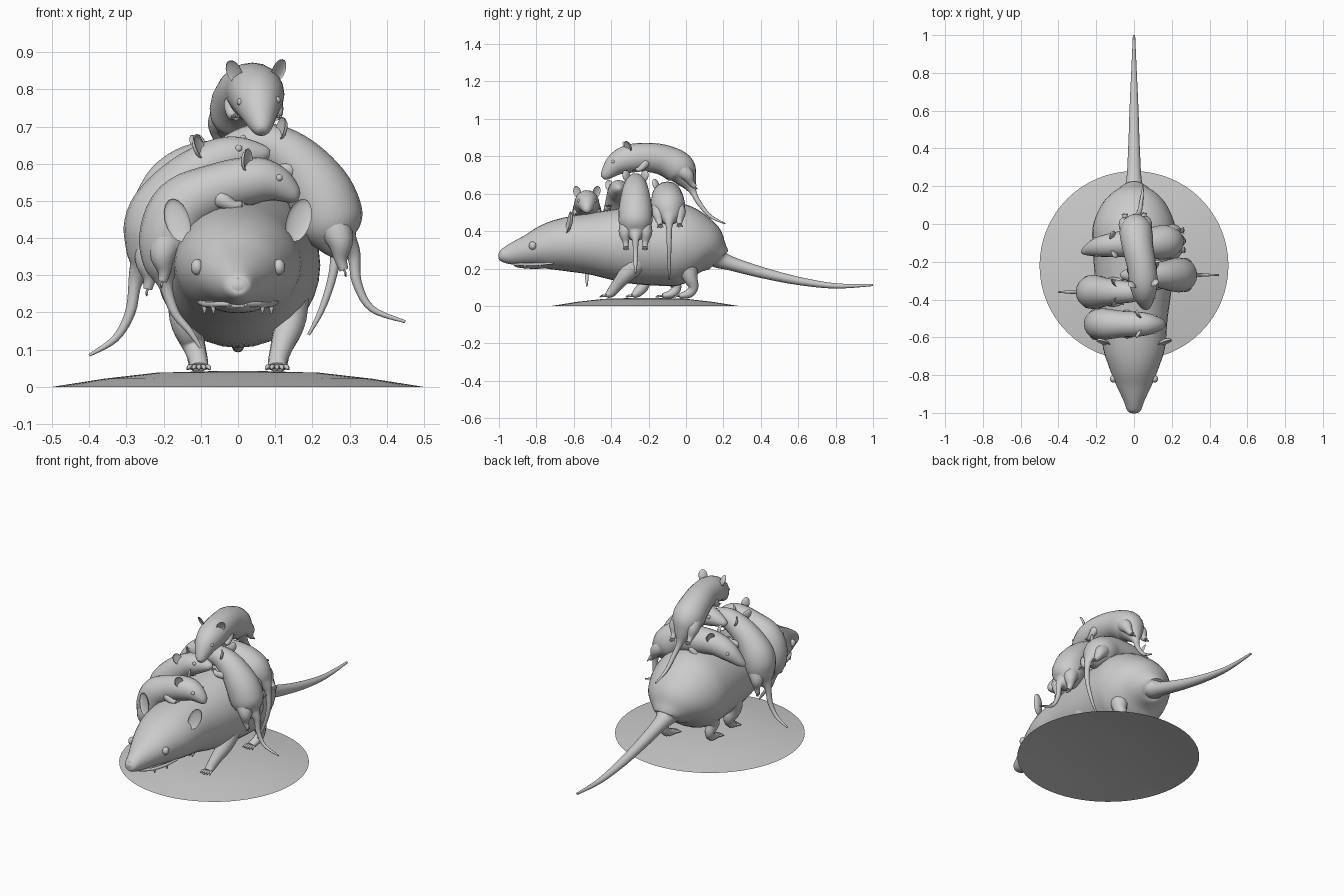
import bpy, bmesh, math
from mathutils import Vector, Matrix

if "Cube" in bpy.data.objects:
    bpy.data.objects.remove(bpy.data.objects["Cube"])

def finish(bm, name, angle=60):
    bmesh.ops.recalc_face_normals(bm, faces=bm.faces)
    me = bpy.data.meshes.new(name)
    bm.to_mesh(me)
    bm.free()
    ob = bpy.data.objects.new(name, me)
    bpy.context.collection.objects.link(ob)
    bpy.ops.object.select_all(action='DESELECT')
    ob.select_set(True)
    bpy.context.view_layer.objects.active = ob
    bpy.ops.object.shade_smooth_by_angle(angle=math.radians(angle))
    return ob

def frame(t, side):
    t = t.normalized()
    s = (side - t * side.dot(t)).normalized()
    return t, s, s.cross(t)

# smooth tube through points (x, y, z, side radius[, up radius])
def loft(name, pts, side, sides=20, steps=5):
    P = [list(p) + [p[3]] if len(p) == 4 else list(p) for p in pts]
    side = Vector(side)
    rows = []
    for i in range(len(P) - 1):
        a, b, c, d = P[max(i - 1, 0)], P[i], P[i + 1], P[min(i + 2, len(P) - 1)]
        for k in range(steps + (i == len(P) - 2)):
            u = k / steps
            rows.append([0.5 * (2*q + (r - p)*u + (2*p - 5*q + 4*r - s)*u*u + (3*q - p - 3*r + s)*u**3)
                         for p, q, r, s in zip(a, b, c, d)])
    bm = bmesh.new()
    rings = []
    for i, r in enumerate(rows):
        t = Vector(rows[min(i + 1, len(rows) - 1)][:3]) - Vector(rows[max(i - 1, 0)][:3])
        t, s, up = frame(t, side)
        c = Vector(r[:3])
        rings.append([bm.verts.new(c + s * math.cos(2*math.pi*j/sides) * max(r[3], .002)
                                   + up * math.sin(2*math.pi*j/sides) * max(r[4], .002)) for j in range(sides)])
    for r0, r1 in zip(rings, rings[1:]):
        for j in range(sides):
            k = (j + 1) % sides
            bm.faces.new((r0[j], r0[k], r1[k], r1[j]))
    bm.faces.new(rings[0])
    bm.faces.new(rings[-1])
    return finish(bm, name)

# ellipsoid with axes along given directions; cup dents its +z side
def blob(name, c, ax, ay, az, cup=False):
    bm = bmesh.new()
    bmesh.ops.create_uvsphere(bm, u_segments=16, v_segments=10, radius=1)
    if cup:
        for v in bm.verts:
            if v.co.z > 0.05:
                v.co.z *= -0.45
    m = Matrix((ax, ay, az)).transposed().to_4x4()
    m.translation = c
    bm.transform(m)
    return finish(bm, name, 75)

# limb with a fan of toes at the foot
def leg(name, pts, fwd, down, toe, side=(1, 0, 0.01)):
    loft(name, pts, side, 12, 4)
    f, d = Vector(fwd).normalized(), Vector(down).normalized()
    w = f.cross(d).normalized()
    base = Vector(pts[-1][:3])
    for i in range(5):
        k = (i - 2) / 2
        a = base + w * k * toe * .45 - f * toe * .3
        b = base + w * k * toe * .75 + f * toe * (.65 - .2*abs(k))
        e = base + w * k * toe * .9 + f * toe * (1.1 - .3*abs(k)) + d * toe * .2
        loft(name + "_toe", [(*a, toe*.2), (*b, toe*.2), (*e, toe*.06)], w, 6, 3)

# domed base, an open shell whose underside is the hollow of the dome
bm = bmesh.new()
prof = [(0.5, 0), (0.36, .022), (0.22, .038), (0.08, .042)]
rings = [[bm.verts.new((r*math.cos(2*math.pi*i/64), -.22 + r*math.sin(2*math.pi*i/64), z))
          for i in range(64)] for r, z in prof]
for a, b in zip(rings, rings[1:]):
    for i in range(64):
        j = (i + 1) % 64
        bm.faces.new((a[i], a[j], b[j], b[i]))
bm.faces.new(rings[-1])
finish(bm, "base", 40)

# mother: body and tail in one loft
body = [(-1.0, .268, .02, .015), (-.985, .268, .037, .034), (-.93, .277, .058, .058), (-.84, .296, .1, .086),
        (-.75, .315, .135, .12), (-.65, .328, .165, .143), (-.5, .332, .178, .167), (-.3, .325, .205, .205),
        (-.1, .328, .22, .222), (0, .322, .215, .212), (.1, .30, .17, .155), (.17, .262, .09, .078),
        (.21, .237, .045, .042), (.4, .18, .031, .03), (.6, .134, .024, .022), (.8, .107, .015, .014), (1.0, .112, .006, .006)]
loft("mother_body", [(0, *p) for p in body], (1, 0, 0), 32, 5)
loft("mother_jaw", [(0, -.92, .222, .015, .008), (0, -.89, .22, .045, .016), (0, -.8, .222, .072, .024),
                    (0, -.68, .25, .09, .04)], (1, 0, 0), 20, 4)
blob("mother_nose", (0, -.985, .27), Vector((.034, 0, 0)), Vector((0, .018, 0)), Vector((0, 0, .026)))
for sx in (-1, 1):
    blob("mother_eye", (sx*.11, -.82, .322), Vector((.017, 0, 0)), Vector((0, .02, 0)), Vector((0, 0, .022)))
    blob("mother_ear", (sx*.163, -.63, .448), Vector((.034, .008*sx, 0)), Vector((.012*sx, .012, .058)),
         Vector((0, -.022, .004)), True)
    # upper lip, running back from the snout to the cheek
    loft("mother_lip", [(sx*.02, -.92, .222, .006), (sx*.06, -.87, .222, .008), (sx*.085, -.8, .222, .009),
                        (sx*.105, -.71, .228, .005)], (0, 0, 1), 8, 3)
    for x, y in ((.066, -.86), (.09, -.78)):
        loft("mother_tooth", [(sx*x, y, .222, .007), (sx*x, y, .21, .006), (sx*x, y, .197, .002)], (1, 0, 0), 8, 2)

# mother legs, staggered in a walking pose
for sx, fy, hy in ((1, -.42, .01), (-1, -.28, -.08)):
    leg("mother_front_leg", [(sx*.12, -.22, .28, .075), (sx*.138, (fy - .22)/2 + .01, .18, .046),
        (sx*.12, fy + .055, .115, .032), (sx*.107, fy + .02, .072, .026), (sx*.105, fy - .005, .054, .024, .013)],
        (0, -1, 0), (0, 0, -1), .034)
    leg("mother_hind_leg", [(sx*.10, .0, .25, .07), (sx*.12, hy + .01, .16, .042), (sx*.116, hy + .03, .1, .026),
        (sx*.11, hy + .005, .066, .024), (sx*.106, hy - .045, .053, .024, .013)],
        (0, -1, 0), (0, 0, -1), .034)

# one baby from a spine listed nose to tail tip
def baby(name, spine, side):
    side = Vector(side)
    loft(name + "_body", spine, side, 20, 5)
    def at(i):
        t = Vector(spine[i + 1][:3]) - Vector(spine[i - 1][:3])
        return (Vector(spine[i][:3]), spine[i][3], *frame(t, side))
    for k in (-1, 1):
        p, r, t, s, u = at(2)
        blob(name + "_eye", p + s*k*r*.82 + u*r*.35 - t*r*.1, s*.010, t*.010, u*.010)
        p, r, t, s, u = at(3)
        out = (u + s*k*.35).normalized()
        blob(name + "_ear", p + s*k*r*.8 + u*r*.85 + t*r*.1, (out.cross(t) - t*k*.6)*.02, out*.034, t*-.016, True)
        p, r, t, s, u = at(4)
        pts = [p + s*k*r*.4 - u*r*.3, p + s*k*r*.74 - u*r*.45 - t*r*.1, p + s*k*r*.8 - u*r*.8 - t*r*.4,
               p + s*k*r*.7 - u*r*.9 - t*r*.7]
        leg(name + "_front_leg", [(*q, w) for q, w in zip(pts, (.036, .024, .015, .011))], -t, -u, .016, s + u*.01)
        p, r, t, s, u = at(6)
        pts = [p + s*k*r*.4, p + s*k*r*.62 + t*r*.6, p + s*k*r*.6 + t*r*1.1 - u*r*.2,
               p + s*k*r*.58 + t*r*1.45 - u*r*.25]
        leg(name + "_hind_leg", [(*q, w) for q, w in zip(pts, (.05, .036, .018, .012))], t, -u, .017, s + u*.01)

def flat(y, pts):
    return [(x, y, z, r) for x, z, r in pts]

baby("baby_neck", flat(-.53, [(.165, .512, .01), (.15, .518, .026), (.10, .547, .05), (.04, .555, .064),
     (-.06, .53, .07), (-.15, .482, .082), (-.187, .40, .08), (-.2, .325, .055), (-.195, .275, .02),
     (-.17, .2, .012), (-.13, .15, .009), (-.1, .105, .004)]), (0, 1, 0))
baby("baby_left", flat(-.36, [(.085, .625, .01), (.065, .627, .026), (0, .622, .052), (-.07, .60, .062),
     (-.15, .54, .075), (-.207, .46, .09), (-.226, .385, .084), (-.25, .325, .053), (-.275, .285, .02),
     (-.29, .2, .014), (-.33, .13, .01), (-.4, .085, .004)]), (0, 1, 0))
baby("baby_right", flat(-.27, [(-.07, .63, .01), (-.05, .635, .026), (.02, .65, .05), (.09, .648, .06),
     (.16, .60, .075), (.22, .52, .09), (.253, .44, .088), (.278, .39, .055), (.31, .355, .02),
     (.32, .28, .013), (.36, .21, .009), (.45, .175, .004)]), (0, -1, 0))
baby("baby_rear", [(-.275, -.15, .495, .01), (-.25, -.14, .512, .028), (-.19, -.122, .56, .052), (-.11, -.11, .592, .064),
     (0, -.1, .59, .075), (.1, -.1, .575, .085), (.17, -.095, .53, .09), (.22, -.09, .48, .06),
     (.255, -.09, .435, .02), (.26, -.09, .33, .013), (.23, -.09, .22, .009), (.19, -.09, .14, .004)], (0, -1, 0))
baby("baby_top", [(.065, -.445, .685, .014), (.063, -.43, .70, .03), (.055, -.375, .755, .06), (.05, -.31, .785, .075),
     (.04, -.22, .795, .077), (.02, -.12, .78, .082), (.01, -.035, .735, .086), (.01, .005, .675, .055),
     (.015, .035, .615, .02), (.03, .07, .55, .013), (.04, .13, .48, .009), (.05, .21, .44, .004)], (1, 0, 0))
